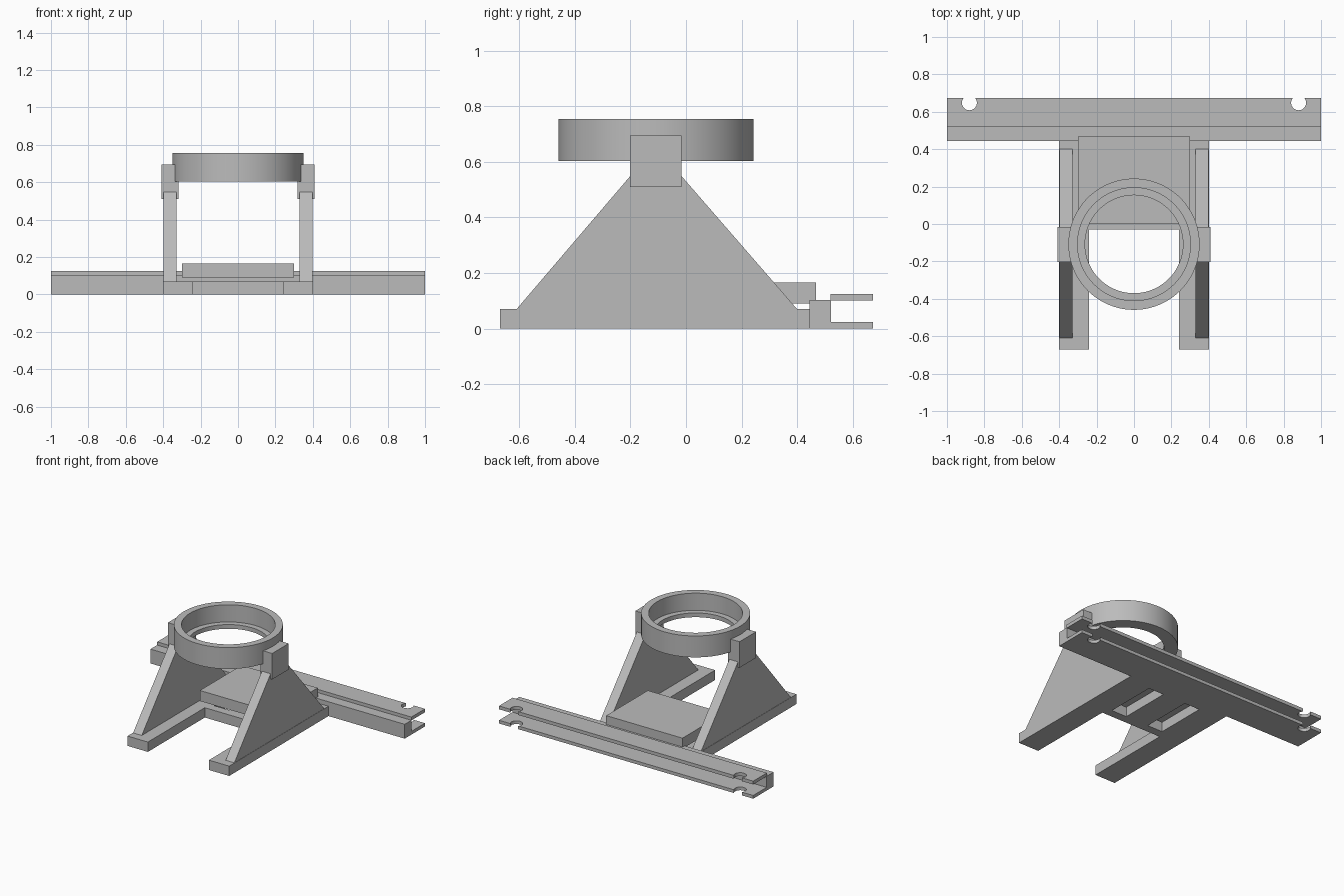
import bpy, bmesh, math
from mathutils import Vector

cube = bpy.data.objects.get("Cube")
if cube:
    bpy.data.objects.remove(cube, do_unlink=True)

grey = bpy.data.materials.new("plain grey")
grey.use_nodes = True
grey.diffuse_color = (0.5, 0.5, 0.5, 1)
grey.node_tree.nodes["Principled BSDF"].inputs["Base Color"].default_value = (0.5, 0.5, 0.5, 1)


def finish(name, bm):
    bmesh.ops.recalc_face_normals(bm, faces=bm.faces)
    mesh = bpy.data.meshes.new(name)
    bm.to_mesh(mesh)
    bm.free()
    mesh.materials.append(grey)
    obj = bpy.data.objects.new(name, mesh)
    bpy.context.collection.objects.link(obj)
    return obj


def prism(name, outline, axis, low, high):
    """Extrude a 2D outline along z, or a (y, z) outline along x."""
    bm = bmesh.new()
    place = (lambda a, b: (low, a, b)) if axis == "x" else (lambda a, b: (a, b, low))
    face = bm.faces.new([bm.verts.new(place(a, b)) for a, b in outline])
    out = bmesh.ops.extrude_face_region(bm, geom=[face])
    step = Vector((high - low, 0, 0)) if axis == "x" else Vector((0, 0, high - low))
    moved = [v for v in out["geom"] if isinstance(v, bmesh.types.BMVert)]
    bmesh.ops.translate(bm, verts=moved, vec=step)
    return finish(name, bm)


def box(name, x0, x1, y0, y1, z0, z1):
    return prism(name, [(x0, y0), (x1, y0), (x1, y1), (x0, y1)], "z", z0, z1)


# Forked base plate with two slots under the platform
base = prism("base_plate", [(-0.4, -0.67), (-0.24, -0.67), (-0.24, -0.03), (0.24, -0.03),
                            (0.24, -0.67), (0.4, -0.67), (0.4, 0.445), (-0.4, 0.445)], "z", 0, 0.07)
for side, x in (("left", 0.15), ("right", -0.15)):
    cutter = box(side + "_slot_cutter", x - 0.06, x + 0.06, 0.03, 0.4, -0.05, 0.08)
    cutter.hide_render = True
    cutter.hide_set(True)
    cut = base.modifiers.new(side + " slot", "BOOLEAN")
    cut.operation = "DIFFERENCE"
    cut.solver = "EXACT"
    cut.object = cutter

# Raised platform
box("platform", -0.3, 0.3, 0, 0.468, 0.09, 0.165)

# Side supports and the blocks that hold the ring
support = [(-0.61, 0.07), (0.4, 0.07), (-0.017, 0.55), (-0.2, 0.55)]
for side, s in (("left", 1), ("right", -1)):
    prism(side + "_support", support, "x", *sorted((s * 0.33, s * 0.398)))
    x0, x1 = sorted((s * 0.318, s * 0.41))
    box(side + "_ring_block", x0, x1, -0.202, -0.016, 0.51, 0.695)

# Rear rail: solid web with two flanges, notched at each end
box("rail_web", -1, 1, 0.445, 0.522, 0, 0.102)
back, radius, centre = 0.673, 0.04, 0.648
start = math.asin((back - centre) / radius)
steps = 24
arc = []
for i in range(steps + 1):
    a = start - i * (math.pi + 2 * start) / steps
    arc.append((0.88 + radius * math.cos(a), centre + radius * math.sin(a)))
outline = [(-1, 0.52), (1, 0.52), (1, back)] + arc
outline += [(-x, y) for x, y in reversed(arc)] + [(-1, back)]
prism("rail_lower_flange", outline, "z", 0, 0.023)
prism("rail_upper_flange", outline, "z", 0.101, 0.125)

# Ring with a thin inner lip at the bottom
profile = [(0.262, 0.603), (0.351, 0.603), (0.351, 0.755), (0.302, 0.755), (0.302, 0.633), (0.262, 0.633)]
bm = bmesh.new()
verts = [bm.verts.new((r, -0.108, z)) for r, z in profile]
edges = [bm.edges.new((verts[i - 1], verts[i])) for i in range(len(verts))]
bmesh.ops.spin(bm, geom=verts + edges, cent=(0, -0.108, 0), axis=(0, 0, 1),
               angle=math.tau, steps=96, use_merge=True)
bmesh.ops.remove_doubles(bm, verts=bm.verts, dist=0.0001)
ring = finish("ring", bm)
bpy.ops.object.select_all(action="DESELECT")
ring.select_set(True)
bpy.context.view_layer.objects.active = ring
bpy.ops.object.shade_smooth_by_angle(angle=math.radians(30))
